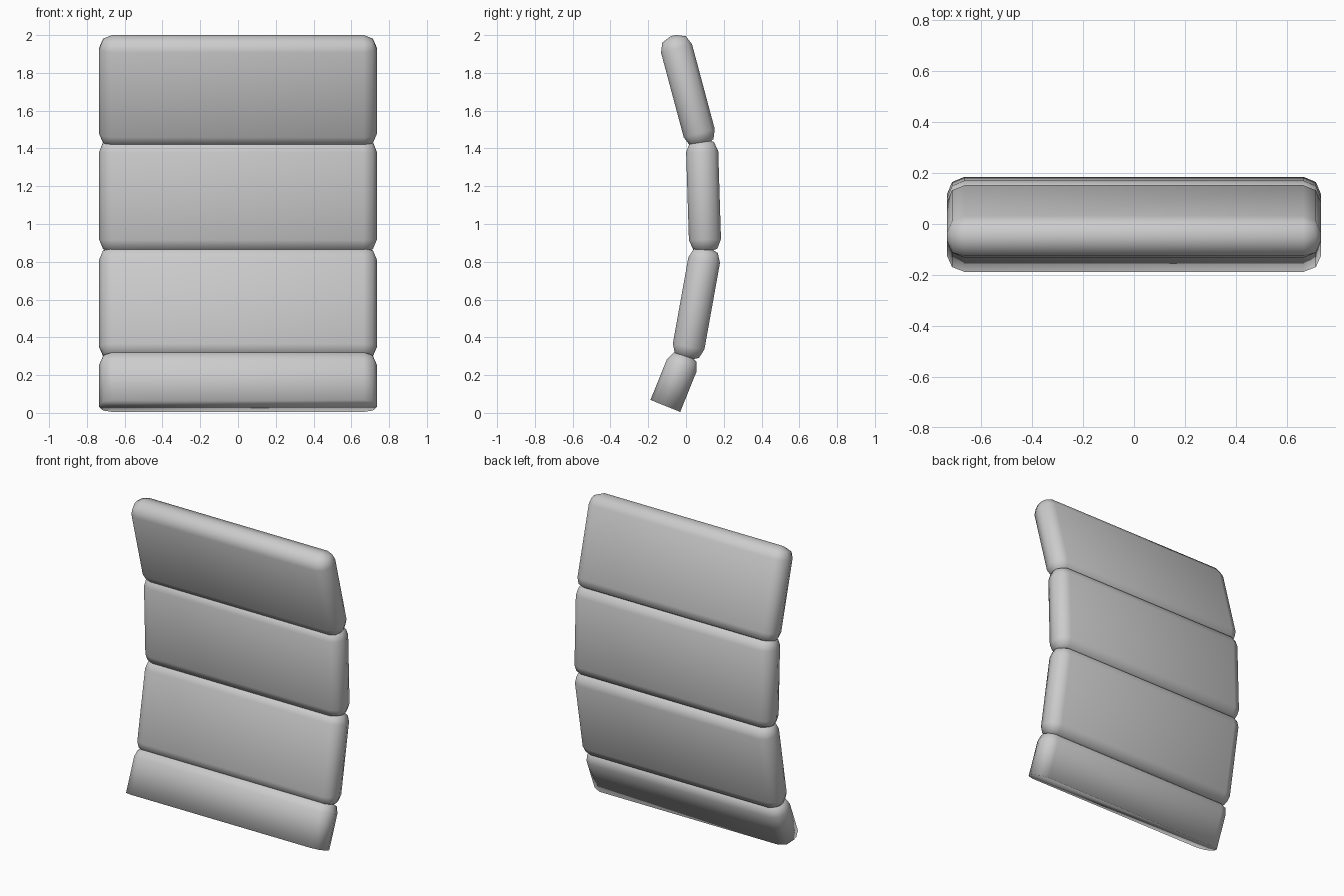
import bpy, bmesh
from math import radians, sin, cos
from mathutils import Matrix

if "Cube" in bpy.data.objects:
    bpy.data.objects.remove(bpy.data.objects["Cube"], do_unlink=True)

WIDTH, DEPTH, LENGTH, RADIUS = 1.47, 0.17, 0.605, 0.07

grey = bpy.data.materials.new("plain_grey")
grey.use_nodes = True
colour = (0.6, 0.6, 0.6, 1)
grey.diffuse_color = colour
grey.node_tree.nodes["Principled BSDF"].inputs["Base Color"].default_value = colour


def rounded_panel(name, y, z, tilt, cut=None):
    """Rounded slab centred at (y, z); cut trims its lower end at a local height."""
    bm = bmesh.new()
    bmesh.ops.create_cube(bm, size=1, matrix=Matrix.Diagonal((WIDTH, DEPTH, LENGTH, 1)))
    bmesh.ops.bevel(bm, geom=bm.edges[:], offset=RADIUS, segments=2,
                    profile=0.5, affect='EDGES', clamp_overlap=True)
    if cut is not None:
        geom = bm.verts[:] + bm.edges[:] + bm.faces[:]
        res = bmesh.ops.bisect_plane(bm, geom=geom, plane_co=(0, 0, cut),
                                     plane_no=(0, 0, -1), clear_outer=True)
        rim = [e for e in res["geom_cut"] if isinstance(e, bmesh.types.BMEdge)]
        bmesh.ops.contextual_create(bm, geom=rim)
    bmesh.ops.recalc_face_normals(bm, faces=bm.faces[:])
    for f in bm.faces:
        f.smooth = True
    mesh = bpy.data.meshes.new(name)
    bm.to_mesh(mesh)
    bm.free()
    mesh.materials.append(grey)
    obj = bpy.data.objects.new(name, mesh)
    obj.location = (0, y, z)
    obj.rotation_euler.x = radians(tilt)
    bpy.context.collection.objects.link(obj)
    return obj


# Curved stack of padded panels, top to bottom
rounded_panel("top_panel", 0.01, 1.705, 15)
rounded_panel("upper_panel", 0.093, 1.15, 1.8)
rounded_panel("lower_panel", 0.055, 0.58, -10.2)

# Bottom panel hangs from its upper end and is sliced off square
t = radians(22)
rounded_panel("bottom_panel", 0.003 - sin(t) * LENGTH / 2,
              0.315 - cos(t) * LENGTH / 2, -22, cut=LENGTH / 2 - 0.3)
